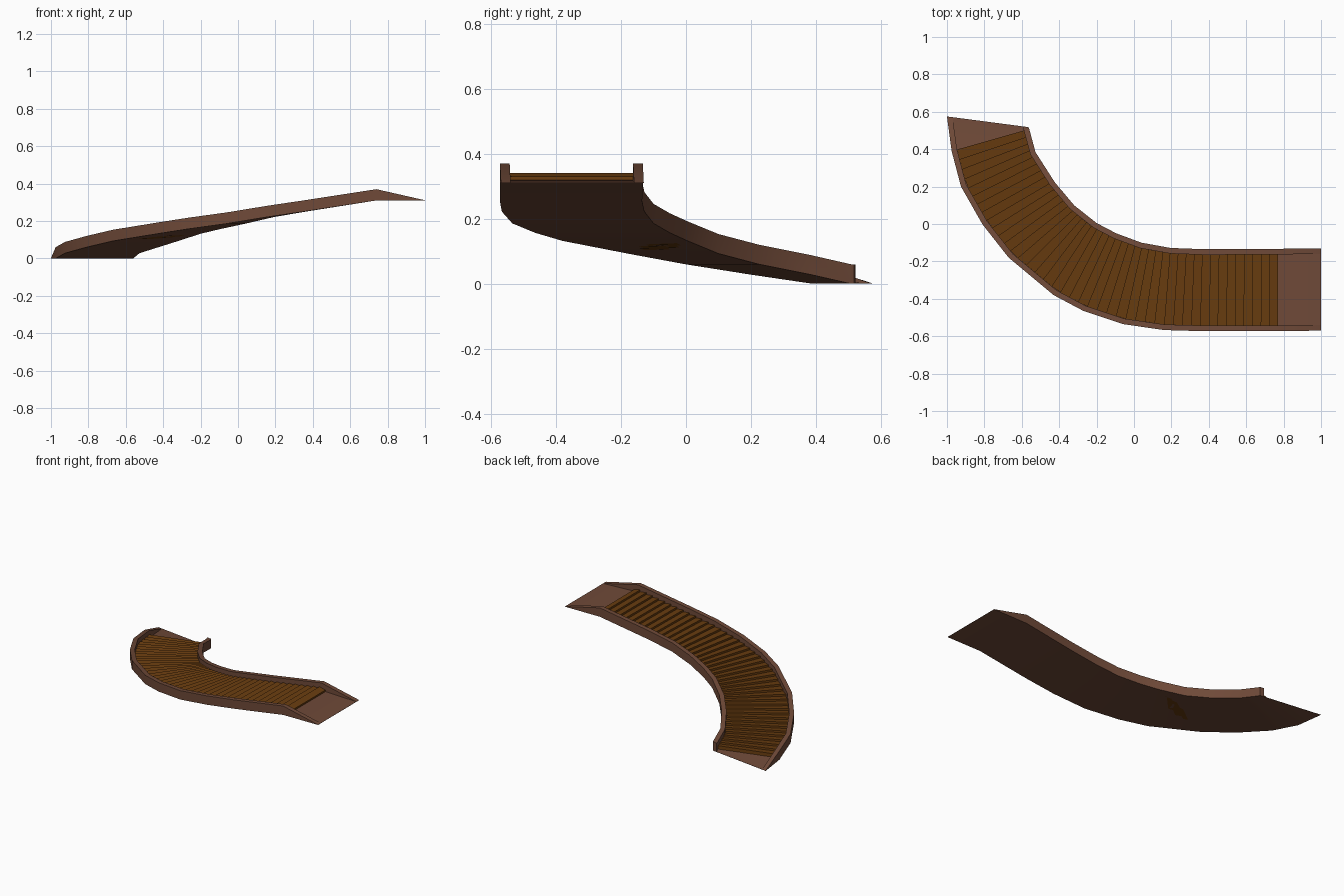
import bpy, bmesh, math
from mathutils import Vector

if "Cube" in bpy.data.objects:
    bpy.data.objects.remove(bpy.data.objects["Cube"])

# Stations along the ramp: inner edge x, y, outer edge x, y, underside height
STATIONS = [
    (-.565, .518, -1.0, .575, 0),
    (-.56, .508, -.975, .39, 0),
    (-.527, .385, -.925, .20, .028),
    (-.425, .225, -.81, -.002, .06),
    (-.32, .10, -.67, -.18, .093),
    (-.20, .005, -.43, -.38, .132),
    (-.095, -.05, -.27, -.465, .157),
    (.04, -.10, -.06, -.535, .186),
    (.195, -.128, .16, -.567, .222),
    (.38, -.135, .37, -.573, .253),
    (.74, -.133, .74, -.573, .31),
    (1.0, -.13, 1.0, -.57, .31),
]
RAIL_W, RAIL_H, FLOOR_H = .03, .06, .01
PLANKS = 42


def material(name, rgb):
    m = bpy.data.materials.new(name)
    m.diffuse_color = (*rgb, 1)
    m.use_nodes = True
    m.node_tree.nodes["Principled BSDF"].inputs["Base Color"].default_value = m.diffuse_color
    return m


def make_object(name, bm, mat):
    bmesh.ops.recalc_face_normals(bm, faces=bm.faces)
    me = bpy.data.meshes.new(name)
    bm.to_mesh(me)
    bm.free()
    ob = bpy.data.objects.new(name, me)
    bpy.context.collection.objects.link(ob)
    me.materials.append(mat)
    return ob


def edges(s):
    """Inner and outer edge points of a station, and the rail-width step."""
    a, b = Vector((s[0], s[1], s[4])), Vector((s[2], s[3], s[4]))
    return a, b, (b - a).normalized() * RAIL_W


def up(p, h):
    return p + Vector((0, 0, h))


brown = material("reddish brown", (.16, .068, .04))
wood = material("plank brown", (.145, .047, .005))

# Channel: U-shaped section lofted along the stations, tapering at both ends
bm = bmesh.new()
rings = []
for i, s in enumerate(STATIONS):
    a, b, w = edges(s)
    hi = ho = RAIL_H
    fl = FLOOR_H
    if i == 0:
        ho, fl = .001, .001
    elif i == len(STATIONS) - 1:
        hi = ho = fl = .001
    pts = [a, up(a, hi), up(a + w, hi), up(a + w, fl),
           up(b - w, fl), up(b - w, ho), up(b, ho), b]
    rings.append([bm.verts.new(p) for p in pts])
for r, q in zip(rings, rings[1:]):
    for k in range(8):
        n = (k + 1) % 8
        bm.faces.new((r[k], r[n], q[n], q[k]))
for r in (rings[0], rings[-1]):
    for ids in ((0, 1, 2, 3), (0, 3, 4, 7), (4, 5, 6, 7)):
        bm.faces.new([r[k] for k in ids])
channel = make_object("curved_channel", bm, brown)
bpy.context.view_layer.objects.active = channel
channel.select_set(True)
bpy.ops.object.shade_smooth_by_angle(angle=math.radians(25))

# Deck line: distance along the middle from the low end to x = 0.77
last = list(STATIONS[-2])
last[0] = last[2] = .77
deck = STATIONS[1:-1] + [tuple(last)]
mids = [(edges(s)[0] + edges(s)[1]) / 2 for s in deck]
dist = [0]
for p, q in zip(mids, mids[1:]):
    dist.append(dist[-1] + (q - p).length)


def deck_edge(d):
    """Inner and outer plank corners at distance d along the deck."""
    k = 0
    while k < len(dist) - 2 and d > dist[k + 1]:
        k += 1
    t = (d - dist[k]) / (dist[k + 1] - dist[k])
    s = [u + (v - u) * t for u, v in zip(deck[k], deck[k + 1])]
    a, b, w = edges(s)
    return a + w, b - w


# Planks: each tilts back so its downhill edge stands proud
bm = bmesh.new()
for i in range(PLANKS):
    a0, b0 = deck_edge(dist[-1] * i / PLANKS)
    a1, b1 = deck_edge(dist[-1] * (i + 1) / PLANKS)
    lo = [bm.verts.new(up(p, .005)) for p in (a0, b0, b1, a1)]
    hi = [bm.verts.new(up(p, h)) for p, h in
          ((a0, .033), (b0, .033), (b1, .02), (a1, .02))]
    bm.faces.new(lo)
    bm.faces.new(hi)
    for k in range(4):
        n = (k + 1) % 4
        bm.faces.new((lo[k], lo[n], hi[n], hi[k]))
make_object("deck_planks", bm, wood)
